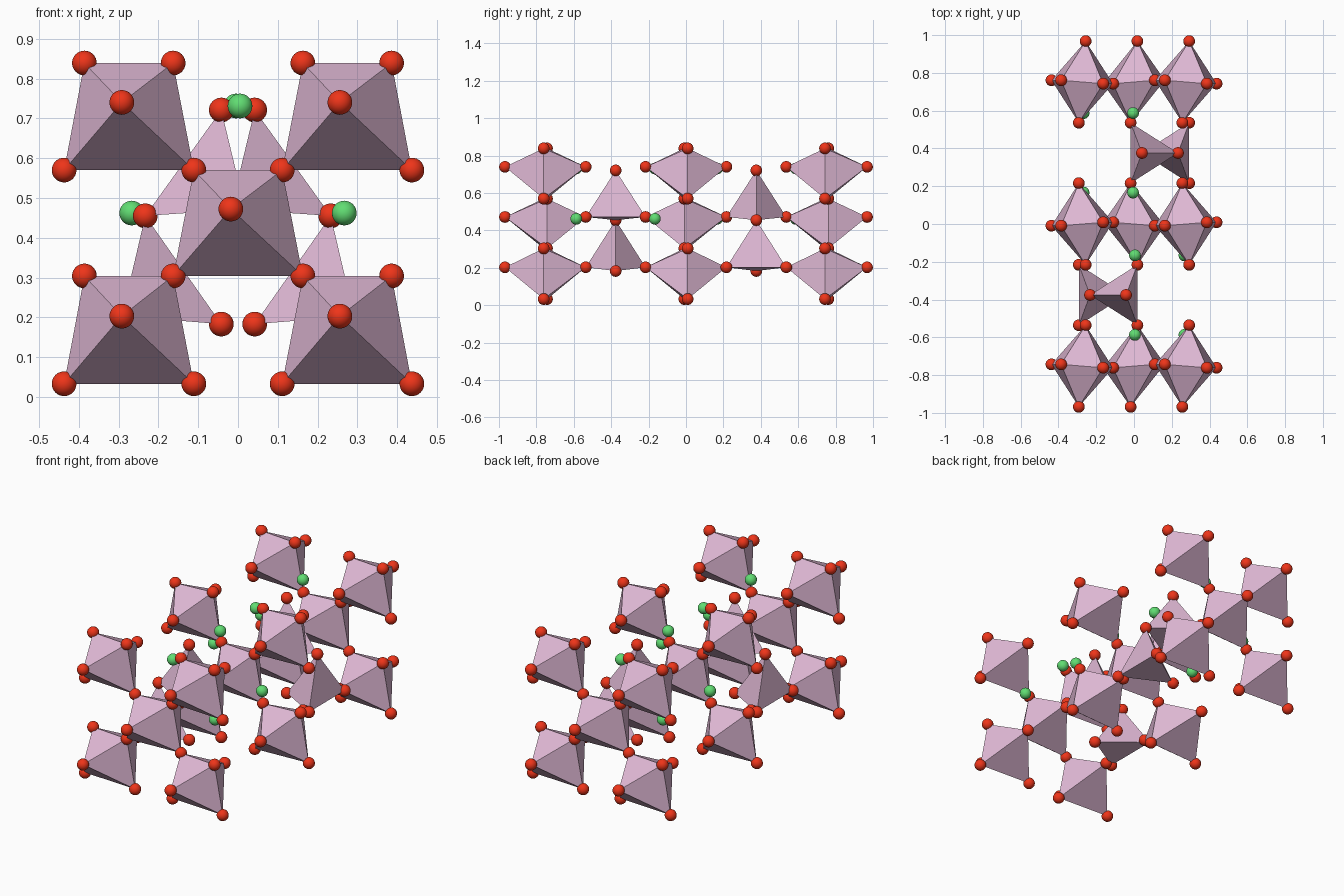
import bpy, bmesh
from mathutils import Vector

if "Cube" in bpy.data.objects:
    bpy.data.objects.remove(bpy.data.objects["Cube"])

R = 0.031       # ball radius
LAYER = 0.752   # spacing of octahedron layers along y
TIP = 0.216     # half height of an octahedron along y
TILT = 0.009    # small y shift of the equatorial corners


def material(name, rgb):
    m = bpy.data.materials.new(name)
    m.diffuse_color = (*rgb, 1)
    m.use_nodes = True
    m.node_tree.nodes["Principled BSDF"].inputs["Base Color"].default_value = m.diffuse_color
    return m


PINK = material("pink", (0.74, 0.48, 0.66))
RED = material("red", (0.86, 0.035, 0.01))
GREEN = material("green", (0.12, 0.72, 0.17))


def ball_mesh(name, mat):
    me = bpy.data.meshes.new(name)
    bm = bmesh.new()
    bmesh.ops.create_uvsphere(bm, u_segments=32, v_segments=16, radius=R)
    for f in bm.faces:
        f.smooth = True
    bm.to_mesh(me)
    bm.free()
    me.materials.append(mat)
    return me


def add(name, me, loc=(0, 0, 0)):
    ob = bpy.data.objects.new(name, me)
    ob.location = loc
    bpy.context.collection.objects.link(ob)


corners = {}    # unique corner positions shared by the polyhedra


def polyhedron(name, pts):
    bm = bmesh.new()
    for p in pts:
        bm.verts.new(p)
        corners[tuple(round(c, 3) for c in p)] = Vector(p)
    bmesh.ops.convex_hull(bm, input=bm.verts)
    bmesh.ops.recalc_face_normals(bm, faces=bm.faces)
    me = bpy.data.meshes.new(name)
    bm.to_mesh(me)
    bm.free()
    me.materials.append(PINK)
    add(name, me)


# Octahedra: five per layer, a centre one and four at the corners
WIDE = (-0.437, -0.111, 0.111, 0.437)      # equatorial x at z = .033, .57
NARROW = (-0.386, -0.163, 0.163, 0.386)    # equatorial x at z = .304, .839
SIGN = (1, -1, 1, -1)
for layer in (-1, 0, 1):
    y = layer * LAYER
    flip = -1 if layer == 0 else 1

    def eq(row, i, z):
        sign = (1, -1, 1, -1)[i]
        return (row[i], y + flip * sign * TILT, z)

    for cx, i, z0, z1 in ((-0.274, 0, 0.033, 0.304), (0.274, 2, 0.033, 0.304),
                          (-0.274, 0, 0.570, 0.839), (0.274, 2, 0.570, 0.839),
                          (0.0, 1, 0.570, 0.304)):
        side = 0.018 * (-1 if layer == 0 else 1)
        tip_z = 0.472 if cx == 0 else z0 + 0.170
        # tips lean sideways, alternating between front and back of each layer
        lean_front = 0.018 if layer == 0 else -0.018
        lean_back = 0.018 if layer == -1 else -0.018
        if layer == 1:
            lean_back = 0.018
        polyhedron("octahedron", [
            eq(WIDE, i, z0), eq(WIDE, i + 1, z0),
            eq(NARROW, i, z1), eq(NARROW, i + 1, z1),
            (cx + lean_front, y - TIP, tip_z), (cx + lean_back, y + TIP, tip_z)])

# Tetrahedra: a chain of two between each pair of layers, mirrored in x
for s in (-1, 1):
    near, far = s * (LAYER - TIP), s * TIP
    mid = s * LAYER / 2
    low, joint, high = [(s * x, mid, z) for x, z in
                        ((0.042, 0.183), (0.233, 0.455), (0.042, 0.721))]
    for ax, az, pair in ((0.292, 0.203, (low, joint)), (-0.018, 0.472, (joint, high))):
        polyhedron("tetrahedron", [(s * ax, near, az), (s * ax, far, az), *pair])

# Red balls on every corner
red_ball = ball_mesh("red_ball", RED)
for p in corners.values():
    add("corner_ball", red_ball, p)

# Green balls in the gaps
green_ball = ball_mesh("green_ball", GREEN)
for s in (-1, 1):
    for y in (0.166, 0.587):
        add("gap_ball", green_ball, (-s * 0.005, s * y, 0.731))
        add("gap_ball", green_ball, (-s * 0.267, s * y, 0.462))
